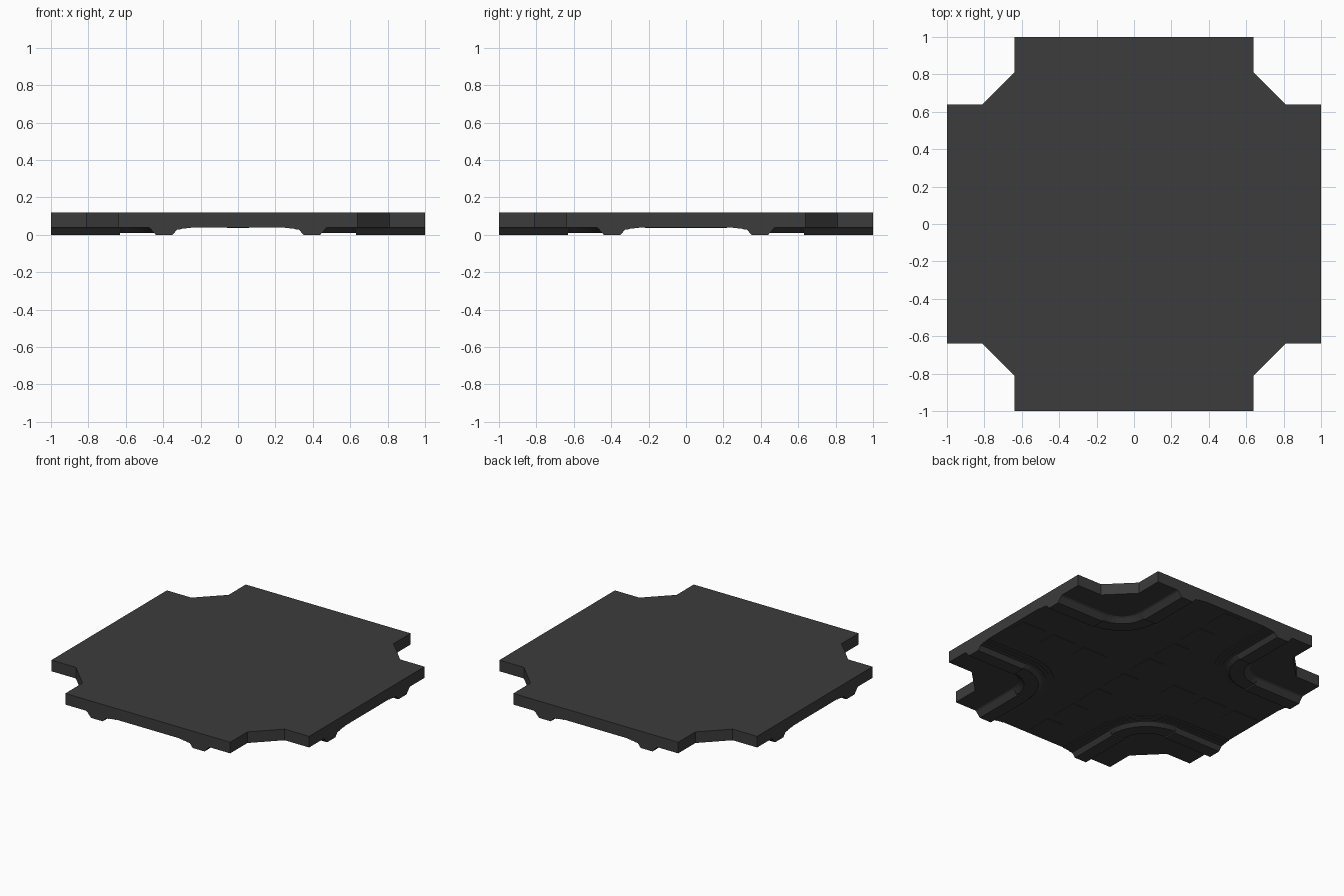
import bpy, bmesh, math

if "Cube" in bpy.data.objects:
    bpy.data.objects.remove(bpy.data.objects["Cube"])

mat = bpy.data.materials.new("dark_grey")
mat.diffuse_color = (0.045, 0.045, 0.045, 1)
mat.use_nodes = True
mat.node_tree.nodes["Principled BSDF"].inputs["Base Color"].default_value = mat.diffuse_color

SLAB_BOTTOM, SLAB_TOP = 0.04, 0.118
BEND = 0.63      # centre of the rounded bends
ARC_STEPS = 10


def finish(name, bm, mirror=False):
    bmesh.ops.recalc_face_normals(bm, faces=bm.faces)
    me = bpy.data.meshes.new(name)
    bm.to_mesh(me)
    bm.free()
    me.materials.append(mat)
    ob = bpy.data.objects.new(name, me)
    bpy.context.collection.objects.link(ob)
    if mirror:
        mod = ob.modifiers.new("mirror", 'MIRROR')
        mod.use_axis = (True, True, False)
        mod.use_mirror_merge = False
    return ob


def sweep(name, stations):
    """Bridge matching cross-sections and close both ends."""
    bm = bmesh.new()
    rings = [[bm.verts.new(p) for p in ring] for ring in stations]
    for a, b in zip(rings, rings[1:]):
        for i in range(len(a) - 1):
            bm.faces.new((a[i], a[i + 1], b[i + 1], b[i]))
    bm.faces.new(rings[0])
    bm.faces.new(rings[-1])
    return finish(name, bm, True)


# Slab with stepped and chamfered corners
quarter = [(1, 0.64), (0.81, 0.64), (0.64, 0.81), (0.64, 1)]
outline = []
for k in range(4):
    c, s = round(math.cos(k * math.pi / 2)), round(math.sin(k * math.pi / 2))
    outline += [(x * c - y * s, x * s + y * c) for x, y in quarter]
bm = bmesh.new()
base = bm.faces.new([bm.verts.new((x, y, SLAB_BOTTOM)) for x, y in outline])
top = bmesh.ops.extrude_face_region(bm, geom=[base], use_keep_orig=True)
for v in [g for g in top["geom"] if isinstance(g, bmesh.types.BMVert)]:
    v.co.z = SLAB_TOP
finish("slab", bm)


# Ridge cross-section: distance from the lane centre, height
def ridge_profile(low):
    return [(0.48, SLAB_BOTTOM), (0.47, 0.034), (0.44, low), (0.35, low),
            (0.325, 0.028), (0.30, 0.03), (0.30, 0.0335), (0.275, 0.0335),
            (0.275, 0.0365), (0.25, 0.0365), (0.25, SLAB_BOTTOM)]


# Straight ridges along both lanes
prof = ridge_profile(0.0)
sweep("ridge_along_y", [[(d, y, z) for d, z in prof] for y in (BEND, 1)])
sweep("ridge_along_x", [[(x, d, z) for d, z in prof] for x in (BEND, 1)])

# Rounded bends, slightly shallower than the straight ridges
bend = []
for i in range(ARC_STEPS + 1):
    a = math.pi + math.pi / 2 * i / ARC_STEPS
    bend.append([(BEND + (BEND - d) * math.cos(a), BEND + (BEND - d) * math.sin(a), z)
                 for d, z in ridge_profile(0.009)])
sweep("ridge_bend", bend)


# Thin raised dashes along the lane centres
def dash(name, cx, cy, lx, ly):
    bm = bmesh.new()
    bmesh.ops.create_cube(bm, size=1)
    for v in bm.verts:
        v.co = (cx + v.co.x * lx, cy + v.co.y * ly, 0.039 + v.co.z * 0.004)
    finish(name, bm)


for p in (0.125, 0.375, 0.625, 0.875):
    for s in (-1, 1):
        dash("dash_along_y", 0, s * p, 0.12, 0.19)
        if p > 0.2:
            dash("dash_along_x", s * p, 0, 0.19, 0.12)
